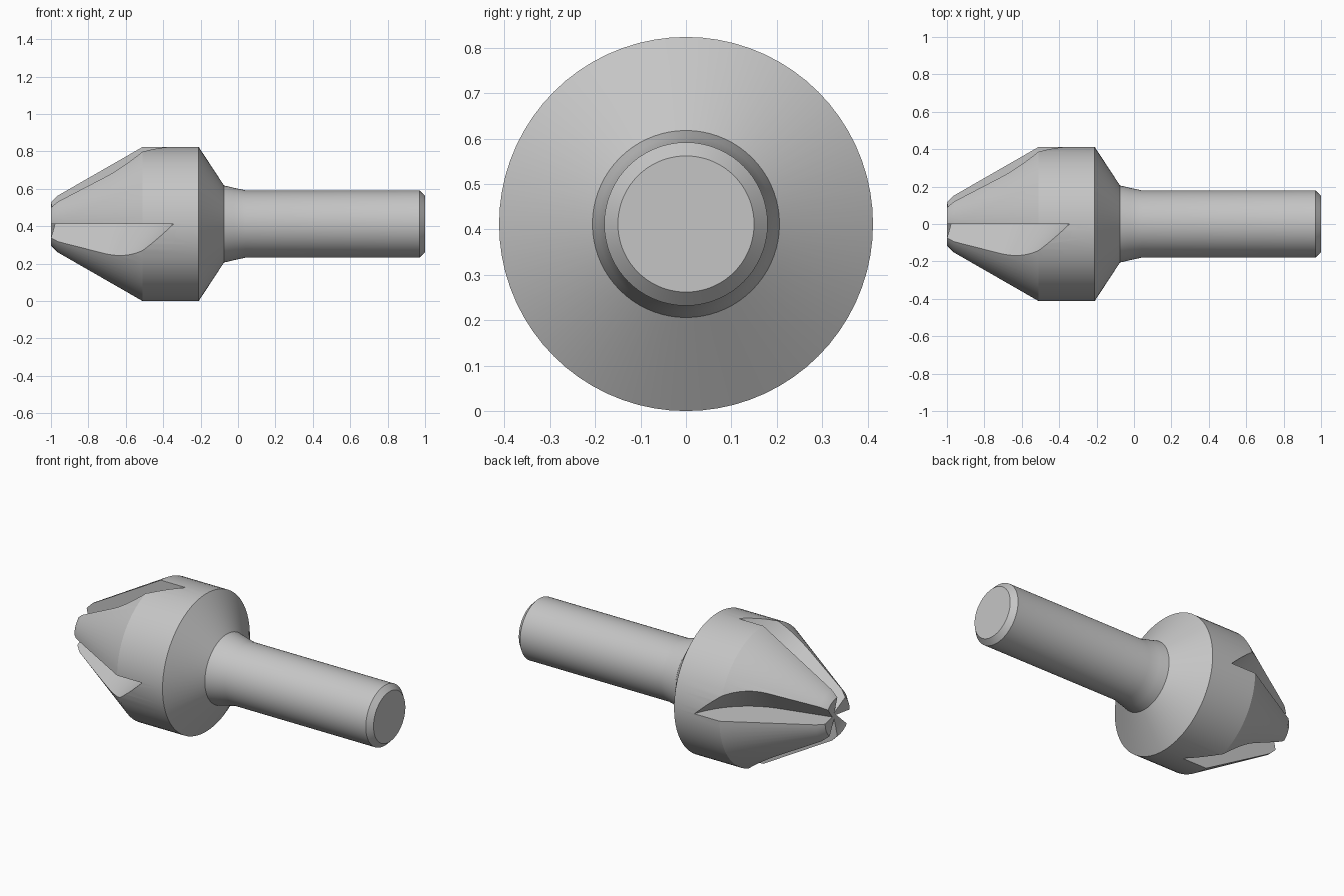
import bpy, bmesh, math
from mathutils import Matrix, Vector

if "Cube" in bpy.data.objects:
    bpy.data.objects.remove(bpy.data.objects["Cube"])

AXIS_Z = 0.412
SEGMENTS = 72

steel = bpy.data.materials.new("steel_grey")
steel.diffuse_color = (0.56, 0.56, 0.56, 1)
steel.use_nodes = True
steel.node_tree.nodes["Principled BSDF"].inputs["Base Color"].default_value = steel.diffuse_color


def new_object(name, bm):
    bmesh.ops.recalc_face_normals(bm, faces=bm.faces)
    mesh = bpy.data.meshes.new(name)
    bm.to_mesh(mesh)
    bm.free()
    mesh.materials.append(steel)
    obj = bpy.data.objects.new(name, mesh)
    bpy.context.collection.objects.link(obj)
    return obj


def lathe(name, profile):
    """Revolve (x, radius) points around the x axis; both ends lie on it."""
    bm = bmesh.new()
    rings = []
    for x, r in profile:
        if r == 0:
            rings.append([bm.verts.new((x, 0, 0))])
            continue
        angles = [2 * math.pi * i / SEGMENTS for i in range(SEGMENTS)]
        rings.append([bm.verts.new((x, r * math.cos(a), r * math.sin(a))) for a in angles])
    for a, b in zip(rings, rings[1:]):
        for i in range(SEGMENTS):
            j = (i + 1) % SEGMENTS
            quad = [a[i % len(a)], a[j % len(a)], b[j % len(b)], b[i % len(b)]]
            bm.faces.new(list(dict.fromkeys(quad)))
    return new_object(name, bm)


def flute_cutter(turn):
    """Angle-mill sweep: flat radial wall on one side, 45 degree floor on the other."""
    depth, radius = 0.25, 0.478
    tangent = Vector((0.968, 0.25)).normalized()
    normal = Vector((-tangent.y, tangent.x))
    touch = Vector((-0.68, 0.095))
    centre = touch + normal * radius
    start_angle = math.atan2(-normal.y, -normal.x)
    bm = bmesh.new()
    layers = []
    for v in (0, depth):
        # straight floor, then the rounded run-out
        points = [touch - tangent * 0.43 + normal * v]
        for i in range(25):
            a = start_angle * (1 - i / 24)
            points.append(centre + Vector((math.cos(a), math.sin(a))) * (radius - v))
        points.append(Vector((points[0].x, centre.y)))
        layers.append([bm.verts.new((p.x, -p.y, -v)) for p in points])
    n = len(layers[0])
    bm.faces.new(layers[0])
    bm.faces.new(layers[1])
    for i in range(n):
        j = (i + 1) % n
        bm.faces.new([layers[0][i], layers[0][j], layers[1][j], layers[1][i]])
    bmesh.ops.transform(bm, matrix=Matrix.Rotation(turn, 4, 'X'), verts=bm.verts)
    cutter = new_object("flute_cutter", bm)
    cutter.hide_render = True
    return cutter


# Hollow tip, cutting cone, collar, shoulder, neck and chamfered shank
body = lathe("countersink_bit", [
    (-0.975, 0), (-1.0, 0.115), (-0.963, 0.152), (-0.51, 0.412), (-0.21, 0.412),
    (-0.075, 0.206), (-0.02, 0.193), (0.04, 0.18), (0.97, 0.18), (1.0, 0.15), (1.0, 0)])

# Four flutes around the cone
bpy.context.view_layer.objects.active = body
body.select_set(True)
for k in range(4):
    cutter = flute_cutter(k * math.pi / 2)
    cut = body.modifiers.new("flute", 'BOOLEAN')
    cut.operation = 'DIFFERENCE'
    cut.solver = 'EXACT'
    cut.object = cutter
    bpy.ops.object.modifier_apply(modifier=cut.name)
    bpy.data.objects.remove(cutter)

body.location.z = AXIS_Z
bpy.ops.object.shade_smooth_by_angle(angle=math.radians(20))
